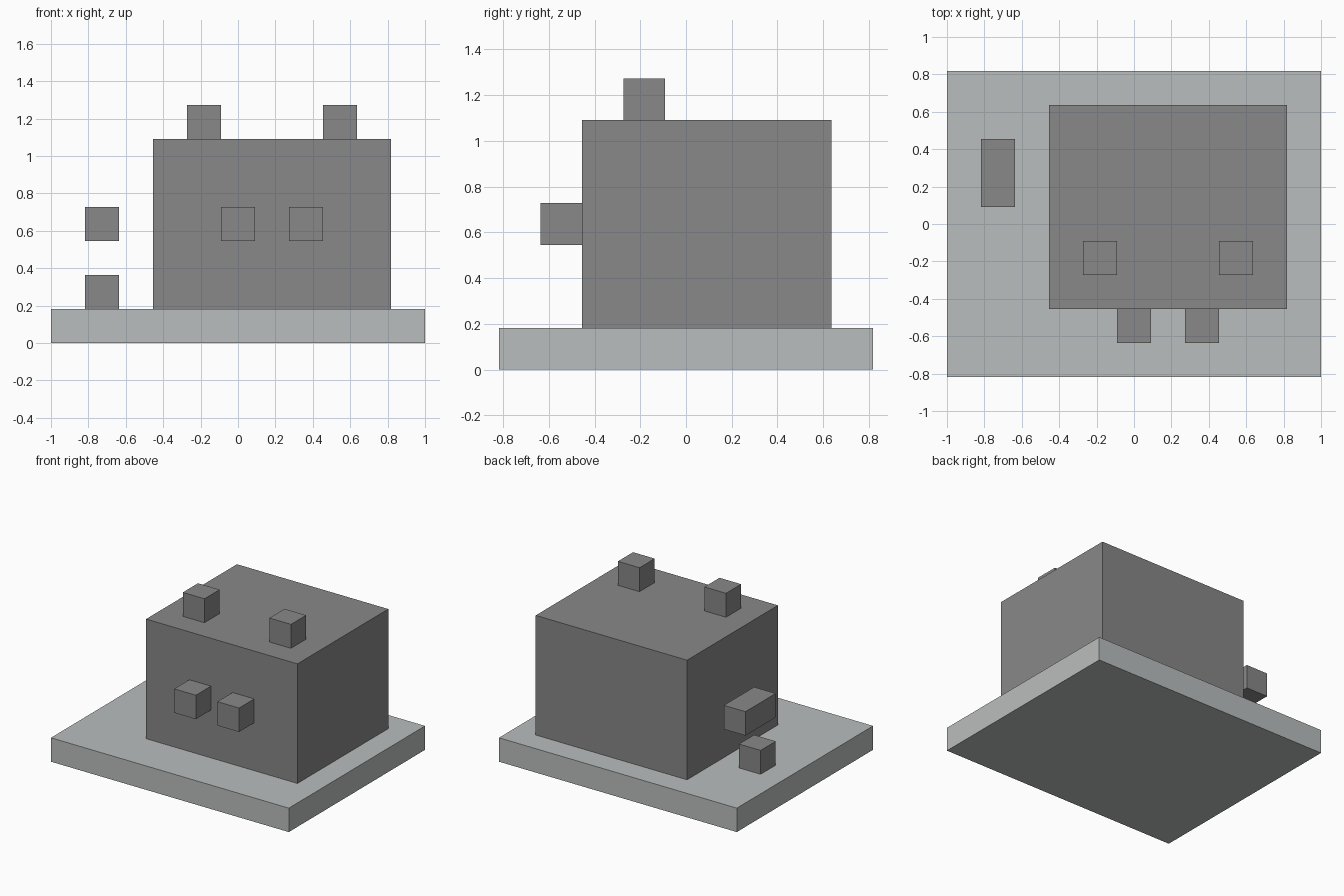
import bpy

# Remove the default cube
default = bpy.data.objects.get("Cube")
if default:
    bpy.data.objects.remove(default, do_unlink=True)

U = 2 / 11  # one grid block


def make_material(name, colour):
    mat = bpy.data.materials.new(name)
    mat.use_nodes = True
    mat.diffuse_color = colour
    mat.node_tree.nodes["Principled BSDF"].inputs["Base Color"].default_value = colour
    return mat


pale = make_material("pale grey", (0.49, 0.515, 0.51, 1))
dark = make_material("dark grey", (0.246, 0.246, 0.246, 1))


def block(name, centre, size, mat):
    """Box with centre and size given in blocks."""
    bpy.ops.mesh.primitive_cube_add(size=1, location=[c * U for c in centre])
    obj = bpy.context.object
    obj.name = name
    obj.scale = [s * U for s in size]
    bpy.ops.object.transform_apply(location=False, rotation=False, scale=True)
    obj.data.materials.append(mat)
    return obj


# Ground slab and main body
block("base_slab", (0, 0, 0.5), (11, 9, 1), pale)
block("body", (1, 0.5, 3.5), (7, 6, 5), dark)

# Paired studs on the roof and front wall, mirrored about the body centre
for side, sign in (("right", -1), ("left", 1)):
    block(side + "_top_stud", (1 + 2 * sign, -1, 6.5), (1, 1, 1), dark)
    block(side + "_front_stud", (1 + sign, -3, 3.5), (1, 1, 1), dark)

# Loose blocks beside the body
block("side_ground_block", (-4, 1, 1.5), (1, 1, 1), dark)
block("side_floating_block", (-4, 1.5, 3.5), (1, 2, 1), dark)
